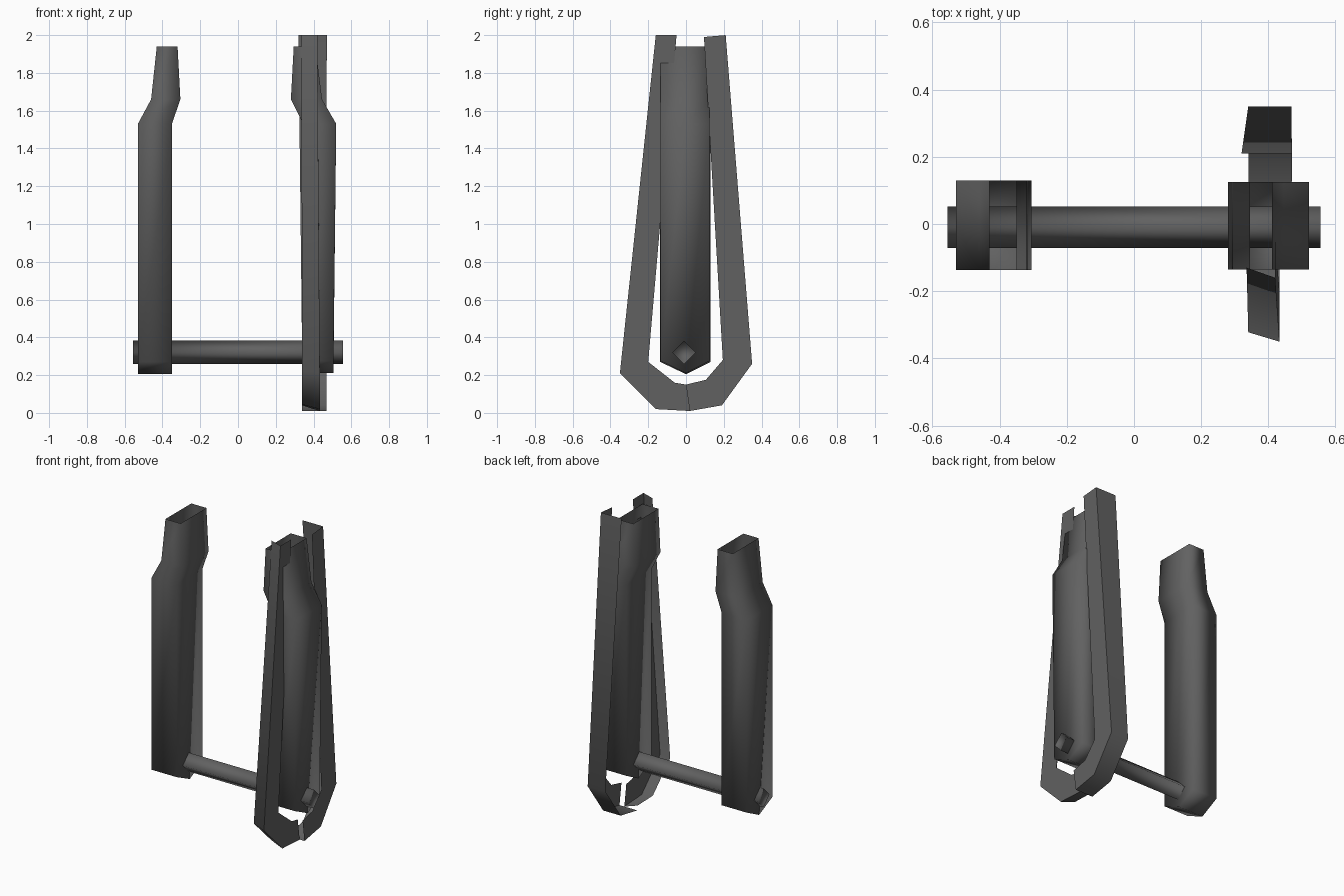
import bpy, math

if "Cube" in bpy.data.objects:
    bpy.data.objects.remove(bpy.data.objects["Cube"])

metal = bpy.data.materials.new("dark_grey")
metal.diffuse_color = (0.12, 0.12, 0.12, 1)
metal.use_nodes = True
metal.node_tree.nodes["Principled BSDF"].inputs["Base Color"].default_value = metal.diffuse_color


def make(name, verts, faces, angle):
    me = bpy.data.meshes.new(name)
    me.from_pydata(verts, [], faces)
    me.materials.append(metal)
    ob = bpy.data.objects.new(name, me)
    bpy.context.collection.objects.link(ob)
    bpy.context.view_layer.objects.active = ob
    ob.select_set(True)
    bpy.ops.object.shade_smooth_by_angle(angle=math.radians(angle))
    ob.select_set(False)
    return ob


def loft(rings, closed):
    """Join equal point rings with quads."""
    n = len(rings[0])
    verts = [p for r in rings for p in r]
    faces = []
    for i in range(len(rings) - 1):
        for j in range(n if closed else n - 1):
            k = (j + 1) % n
            faces.append((i * n + j, i * n + k, (i + 1) * n + k, (i + 1) * n + j))
    return verts, faces


def leg(name, stations, y0, y1, side):
    """Hollow fork leg, open at the top, with a keel-shaped bottom."""
    rings = []
    for i, (xo, xi, z) in enumerate(stations):
        drop = 0.065 if i == 0 else 0
        ring = [(xo, y0, z), (xi, y0, z), (xi, 0, z - drop),
                (xi, y1, z), (xo, y1, z), (xo, 0, z - drop)]
        rings.append(ring if side < 0 else ring[::-1])
    verts, faces = loft(rings, True)
    if side < 0:
        faces += [(5, 2, 1, 0), (4, 3, 2, 5)]
    else:
        faces += [(5, 4, 3, 0), (3, 2, 1, 0)]
    make(name, verts, faces, 100)


# fork legs: (outer x, inner x, z)
leg("left_leg", [(-0.53, -0.35, 0.27), (-0.53, -0.35, 1.53),
                 (-0.46, -0.305, 1.66), (-0.43, -0.32, 1.94)], -0.137, 0.13, -1)
leg("right_leg", [(0.505, 0.345, 0.275), (0.52, 0.345, 1.53),
                  (0.445, 0.28, 1.66), (0.41, 0.295, 1.94)], -0.135, 0.125, 1)

# four-sided axle
rings = [[(x, -0.01 + 0.062 * math.cos(a), 0.32 + 0.062 * math.sin(a))
          for a in (0, math.pi / 2, math.pi, 3 * math.pi / 2)] for x in (-0.555, 0.555)]
verts, faces = loft(rings, True)
make("axle", verts, [f[::-1] for f in faces] + [(3, 2, 1, 0), (4, 5, 6, 7)], 100)


def guard(name, stations, inset):
    """L-section strip: outer rim plus side plate.
    Station: outer y, outer z, inner y, inner z, rim edge x, plate x."""
    rings = []
    for oy, oz, iy, iz, xe, xp in stations:
        d = math.hypot(iy - oy, iz - oz)
        ey, ez = oy + (iy - oy) / d * inset, oz + (iz - oz) / d * inset
        rings.append([(xe, ey, ez), (xp, oy, oz), (xp, iy, iz)])
    verts, faces = loft(rings, False)
    if stations[0][0] < 0:
        faces = [f for f in faces]
    else:
        faces = [f[::-1] for f in faces]
    make(name, verts, [f[::-1] for f in faces], 50)


# guard around the right leg, in a front and a rear half
guard("front_guard", [(-0.16, 2.0, -0.05, 2.0, 0.335, 0.42),
                      (-0.35, 0.21, -0.2, 0.27, 0.34, 0.433),
                      (-0.16, 0.02, -0.06, 0.16, 0.34, 0.433),
                      (0.02, 0.01, 0.0, 0.15, 0.34, 0.433)], 0.03)
guard("rear_guard", [(0.21, 2.0, 0.095, 1.99, 0.32, 0.47),
                     (0.35, 0.26, 0.195, 0.28, 0.34, 0.468),
                     (0.19, 0.04, 0.105, 0.175, 0.34, 0.468),
                     (0.02, 0.01, 0.0, 0.15, 0.34, 0.468)], 0.0)
